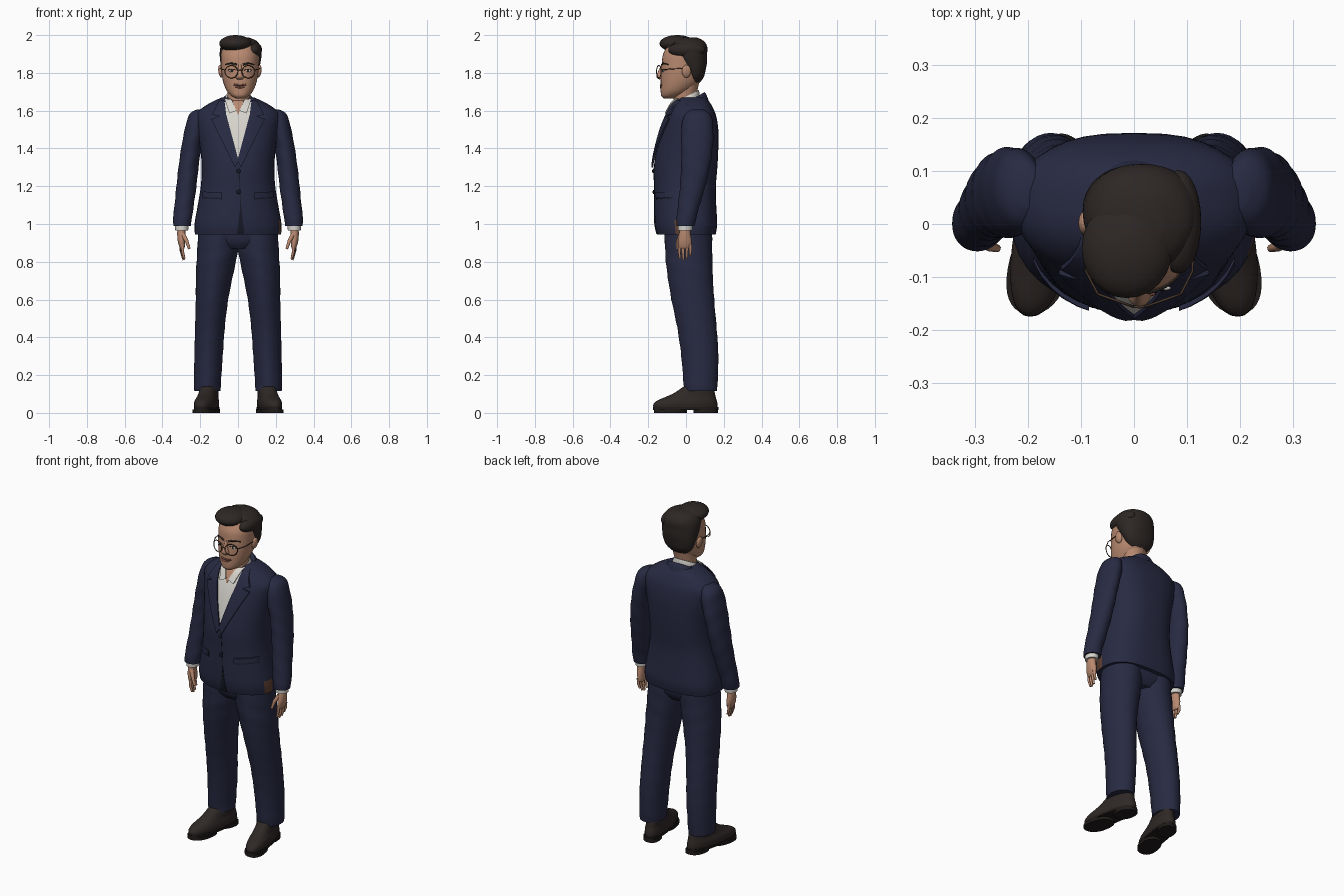
import bpy
import bmesh
import math
from mathutils import Vector, Matrix
from mathutils.bvhtree import BVHTree

cube = bpy.data.objects.get("Cube")
if cube:
    bpy.data.objects.remove(cube, do_unlink=True)


def material(name, r, g, b):
    mat = bpy.data.materials.new(name)
    mat.use_nodes = True
    mat.diffuse_color = (r, g, b, 1)
    bsdf = mat.node_tree.nodes["Principled BSDF"]
    bsdf.inputs["Base Color"].default_value = (r, g, b, 1)
    bsdf.inputs["Roughness"].default_value = .8
    return mat


NAVY = material("navy cloth", .021, .023, .055)
SEAM = material("dark navy", .009, .01, .02)
WHITE = material("white shirt", .68, .66, .61)
SKIN = material("skin", .48, .25, .16)
LIP = material("lips", .3, .11, .08)
HAIR = material("dark brown hair", .026, .02, .018)
LEATHER = material("brown leather", .028, .021, .019)
SOLE = material("dark sole", .014, .011, .01)
FRAME = material("bronze frame", .07, .04, .025)
SHADE = material("brown lining", .12, .055, .035)
SIDES = (("left", 1), ("right", -1))


def finish(name, bm, *mats):
    bmesh.ops.recalc_face_normals(bm, faces=bm.faces)
    mesh = bpy.data.meshes.new(name)
    bm.to_mesh(mesh)
    bm.free()
    for mat in mats:
        mesh.materials.append(mat)
    mesh.shade_smooth()
    mesh.set_sharp_from_angle(angle=math.radians(50))
    obj = bpy.data.objects.new(name, mesh)
    bpy.context.collection.objects.link(obj)
    return obj


def smooth_rings(rings, steps):
    """Catmull-Rom blend through the given cross-sections."""
    pts = [Vector(r) for r in rings]
    pts = [pts[0]] + pts + [pts[-1]]
    out = []
    for p, a, b, q in zip(pts, pts[1:], pts[2:], pts[3:]):
        for i in range(steps):
            t = i / steps
            out.append(a + (b - p) * t / 2 + (p * 2 - a * 5 + b * 4 - q) * t * t / 2
                       + (a * 3 - p - b * 3 + q) * t ** 3 / 2)
    return out + [pts[-1]]


def loft(name, mat, rings, side=1, front=2, back=2, tilt=0, toe_out=0, wave=0, steps=4, segs=36):
    """Rings are (z, centre x, centre y, half width, half depth)."""
    bm = bmesh.new()
    loops = []
    for z, cx, cy, rx, ry in smooth_rings(rings, steps):
        loop = []
        for i in range(segs):
            a = math.tau * i / segs
            c, s = math.cos(a), math.sin(a)
            power = 2 / (back if s > 0 else front)
            k = 1 + wave * math.sin(z * 60 + a * 2)
            x = cx + k * rx * math.copysign(abs(c) ** power, c)
            y = cy + k * ry * math.copysign(abs(s) ** power, s)
            loop.append(bm.verts.new((side * (x - toe_out * y), y, z + tilt * y)))
        loops.append(loop)
    for lo, hi in zip(loops, loops[1:]):
        for i in range(segs):
            j = (i + 1) % segs
            bm.faces.new((lo[i], lo[j], hi[j], hi[i]))
    bm.faces.new(loops[0])
    bm.faces.new(loops[-1])
    return finish(name, bm, mat)


def ellipsoid(name, mat, loc, size, turn=0):
    bm = bmesh.new()
    m = Matrix.Translation(loc) @ Matrix.Rotation(turn, 4, "Y") @ Matrix.Diagonal((*size, 1))
    bmesh.ops.create_uvsphere(bm, u_segments=24, v_segments=16, radius=1, matrix=m)
    return finish(name, bm, mat)


def tube(name, mat, points, radius, tips=(1, 1), closed=False):
    curve = bpy.data.curves.new(name, "CURVE")
    curve.dimensions = "3D"
    curve.bevel_depth = radius
    curve.bevel_resolution = 3
    curve.use_fill_caps = True
    spline = curve.splines.new("POLY")
    spline.points.add(len(points) - 1)
    for i, p in enumerate(points):
        spline.points[i].co = (*p, 1)
        t = i / (len(points) - 1)
        spline.points[i].radius = tips[0] * (1 - t) + tips[1] * t
    spline.use_cyclic_u = closed
    curve.materials.append(mat)
    obj = bpy.data.objects.new(name, curve)
    bpy.context.collection.objects.link(obj)


def surface(obj):
    mesh = obj.data
    tree = BVHTree.FromPolygons([v.co for v in mesh.vertices], [p.vertices for p in mesh.polygons])

    def depth(x, z):
        hit = tree.ray_cast(Vector((x, -1, z)), Vector((0, 1, 0)))[0]
        return (hit or tree.find_nearest(Vector((x, -.1, z)))[0]).y
    return depth


def plate(name, mat, depth, corners, lift, side=1, n=14):
    """A four-cornered (x, z) patch laid over the front of a surface."""
    a, b, c, d = (Vector(p) for p in corners)
    bm = bmesh.new()
    front, grid = [], []
    for i in range(n + 1):
        for j in range(n + 1):
            u, v = i / n, j / n
            p = (a * (1 - u) + b * u) * (1 - v) + (d * (1 - u) + c * u) * v
            y = depth(side * p.x, p.y)
            grid.append(bm.verts.new((side * p.x, y - lift, p.y)))
            front.append(bm.verts.new((side * p.x, y - lift + .009, p.y)))
    w = n + 1
    rim = [i * w for i in range(n)] + [n * w + j for j in range(n)]
    rim += [i * w + n for i in range(n, 0, -1)] + [j for j in range(n, 0, -1)]
    for layer in (grid, front):
        for i in range(n):
            for j in range(n):
                k = i * w + j
                bm.faces.new((layer[k], layer[k + 1], layer[k + w + 1], layer[k + w]))
    for k, m in zip(rim, rim[1:] + rim[:1]):
        bm.faces.new((grid[k], grid[m], front[m], front[k]))
    return finish(name, bm, mat)


# Jacket body
jacket = loft("jacket_body", NAVY, [
    (.945, 0, .002, .228, .155), (1, 0, 0, .23, .165), (1.1, 0, -.004, .213, .164),
    (1.2, 0, -.005, .197, .163), (1.3, 0, -.002, .192, .168), (1.4, 0, .008, .2, .163),
    (1.5, 0, .021, .214, .15), (1.57, 0, .028, .222, .132), (1.61, 0, .03, .195, .115),
    (1.645, 0, .03, .14, .095), (1.67, 0, .03, .085, .07)], front=2.1, back=2.7)
jacket.data.materials.append(SHADE)
for face in jacket.data.polygons:
    x, y, z = face.center
    if x > .2 and z < 1.03 and -.06 < y < .02:
        face.material_index = 1
chest = surface(jacket)
loft("jacket_collar", NAVY, [(1.58, 0, .02, .115, .1), (1.62, 0, .018, .098, .09),
                             (1.64, 0, .016, .085, .082)], tilt=.6)

# Shirt, collar and neck
loft("shirt_collar", WHITE, [(1.6, 0, 0, .078, .074), (1.65, 0, 0, .074, .072),
                             (1.675, 0, 0, .066, .068)], tilt=.5)
loft("neck", SKIN, [(1.6, 0, -.01, .06, .058), (1.68, .005, -.005, .06, .06),
                    (1.77, .01, .01, .068, .065)])
plate("shirt_front", WHITE, chest, [(-.08, 1.645), (.08, 1.645), (.002, 1.34), (-.002, 1.34)], .006)
plate("open_neck", SKIN, chest, [(-.03, 1.655), (.03, 1.655), (.002, 1.58), (-.002, 1.58)], .01)

for tag, s in SIDES:
    # Lapels, collar leaves and pockets
    plate(tag + "_shirt_collar_leaf", WHITE, chest,
          [(.034, 1.66), (.072, 1.665), (.045, 1.585), (.008, 1.6)], .016, s)
    plate(tag + "_upper_lapel", NAVY, chest,
          [(.072, 1.655), (.1, 1.655), (.138, 1.58), (.06, 1.56)], .014, s)
    plate(tag + "_lapel", NAVY, chest,
          [(.064, 1.585), (.142, 1.555), (.016, 1.3), (-.003, 1.335)], .014, s)
    plate(tag + "_pocket_shadow", SEAM, chest,
          [(.085, 1.13), (.19, 1.137), (.19, 1.145), (.085, 1.138)], .004, s)
    plate(tag + "_pocket_flap", NAVY, chest,
          [(.085, 1.138), (.19, 1.143), (.19, 1.172), (.085, 1.166)], .009, s)

    # Sleeve, cuff and hand
    loft(tag + "_sleeve", NAVY, [
        (1.607, .195, .06, .02, .03), (1.58, .212, .062, .046, .068), (1.5, .228, .06, .054, .085),
        (1.4, .248, .058, .053, .082), (1.3, .262, .05, .053, .076), (1.2, .273, .035, .053, .067),
        (1.1, .285, .015, .051, .058), (1.03, .294, .002, .05, .052), (.99, .296, -.003, .046, .048)],
        side=s, wave=.02)
    loft(tag + "_cuff", WHITE, [(1, .297, -.004, .037, .04), (.966, .298, -.005, .034, .038)], side=s)
    loft(tag + "_palm", SKIN, [
        (.98, .298, -.005, .022, .027), (.95, .3, -.006, .022, .03), (.91, .299, -.006, .02, .036),
        (.88, .296, -.006, .015, .034), (.868, .295, -.006, .008, .028)], side=s)
    for i, finger in enumerate(("index", "middle", "ring", "little")):
        y, length = -.032 + .018 * i, (.068, .076, .07, .052)[i]
        x = .293 + .003 * i
        tube(f"{tag}_{finger}_finger", SKIN, [
            (s * x, y, .89), (s * x, y * 1.1, .89 - length * .55),
            (s * (x - .009), y, .885 - length)], .0095, (1, .6))
    tube(tag + "_thumb", SKIN, [(s * .292, -.025, .945), (s * .272, -.042, .91),
                               (s * .258, -.046, .868)], .012, (1.1, .6))

    # Trouser leg
    loft(tag + "_trouser_leg", NAVY, [
        (.115, .162, .076, .068, .088), (.15, .162, .077, .071, .09), (.3, .156, .073, .075, .098),
        (.45, .149, .058, .079, .104), (.6, .138, .036, .086, .113), (.75, .122, .02, .1, .121),
        (.86, .108, .014, .108, .125), (.98, .1, .012, .11, .125)],
        side=s, front=1.85, wave=.013)

    # Shoe
    loft(tag + "_shoe", LEATHER, [
        (.025, .166, -.003, .055, .168), (.045, .166, -.003, .058, .17), (.065, .166, .005, .056, .158),
        (.085, .165, .025, .05, .132), (.105, .164, .045, .048, .108), (.14, .162, .066, .045, .078)],
        side=s, toe_out=.17, front=2.3, back=2.3)
    for part, low, high, cy, ry in (("welt", .016, .03, -.002, .173), ("front_sole", 0, .018, -.083, .087),
                                    ("heel", 0, .02, .105, .064)):
        wide = .05 if part == "heel" else .058
        loft(f"{tag}_{part}", SOLE, [(low, .166, cy, wide, ry), (high, .166, cy, wide, ry)],
             side=s, toe_out=.17, front=2.3, back=2.3, steps=1)

# Trouser seat and jacket closure
loft("trouser_seat", NAVY, [(.87, 0, .012, .1, .09), (.91, 0, .012, .19, .115),
                            (.98, 0, .012, .205, .125)], front=2.4, back=2.4)
plate("jacket_edge", SEAM, chest, [(.004, 1.3), (.008, 1.3), (.016, 1.08), (.012, 1.08)], .002)
plate("jacket_cutaway", SEAM, chest, [(.012, 1.09), (.017, 1.09), (.034, .947), (-.006, .947)], .003)
for i, z in enumerate((1.28, 1.17)):
    ellipsoid(f"jacket_button_{i}", SEAM, (.003, chest(.003, z) - .003, z), (.011, .006, .011))

# Head
MID = .01
head = loft("head", SKIN, [
    (1.664, MID, -.09, .02, .026), (1.678, MID, -.078, .046, .053), (1.705, MID, -.054, .07, .08),
    (1.75, MID, -.03, .088, .104), (1.8, MID, -.02, .097, .112), (1.85, MID, -.014, .1, .114),
    (1.9, MID, -.008, .099, .113), (1.95, MID, 0, .08, .092), (1.98, MID, 0, .04, .05)], front=2.2)
face_at = surface(head)
loft("nose", SKIN, [(1.764, MID, -.13, .012, .01), (1.775, MID, -.132, .022, .022),
                    (1.79, MID, -.132, .018, .023), (1.815, MID, -.13, .011, .014),
                    (1.845, MID, -.123, .008, .008)])


def on_face(x, z, lift=0):
    return (MID + x, face_at(MID + x, z) - lift, z)


smile = [k / 4 for k in range(-4, 5)]
tube("mouth_line", SEAM, [on_face(.034 * t, 1.731 + .006 * t * t) for t in smile], .002)
tube("upper_lip", LIP, [on_face(.03 * t, 1.735 + .004 * t * t) for t in smile], .0045)
tube("lower_lip", LIP, [on_face(.024 * t, 1.723 + .006 * t * t) for t in smile], .005)
for tag, s in SIDES:
    ellipsoid(tag + "_ear", SKIN, (MID + s * .101, .002, 1.808), (.013, .024, .034), s * .15)
    ellipsoid(tag + "_eye", WHITE, on_face(s * .043, 1.811, -.001), (.017, .005, .007))
    ellipsoid(tag + "_iris", HAIR, on_face(s * .043, 1.811, .002), (.007, .003, .007))
    tube(tag + "_eyelid", HAIR, [on_face(s * (.043 + .02 * t), 1.82 - .006 * t * t) for t in smile], .002)
    tube(tag + "_brow", HAIR, [on_face(s * (.046 + .03 * t), 1.85 - .006 * t * t) for t in smile],
         .005, (1.1, .6))
    # Round glasses
    ring = [math.tau * k / 32 for k in range(32)]
    tube(tag + "_rim", FRAME, [(MID + s * (.045 + .034 * math.cos(a)), -.144 + .012 * math.cos(a),
                                1.806 + .033 * math.sin(a)) for a in ring], .0024, closed=True)
    tube(tag + "_temple", FRAME, [(MID + s * .078, -.133, 1.815), (MID + s * .1, -.09, 1.82),
                                  (MID + s * .106, .005, 1.825)], .0024)
tube("glasses_bridge", FRAME, [(MID - .012, -.155, 1.812), (MID, -.157, 1.816),
                               (MID + .012, -.155, 1.812)], .0024)

# Hair: close-cut back and sides with a swept, side-parted top
loft("hair_back", HAIR, [
    (1.75, MID, .045, .055, .03), (1.78, MID, .05, .084, .045), (1.82, .012, .045, .1, .06),
    (1.86, .013, .032, .107, .08), (1.9, .014, .022, .111, .09), (1.94, .014, .012, .106, .1),
    (1.97, .012, .008, .085, .085), (1.988, MID, .005, .045, .05)], back=2.2)
ellipsoid("hair_sweep", HAIR, (-.013, -.046, 1.955), (.086, .094, .045))
ellipsoid("hair_side", HAIR, (.084, .004, 1.922), (.043, .098, .042), .2)
